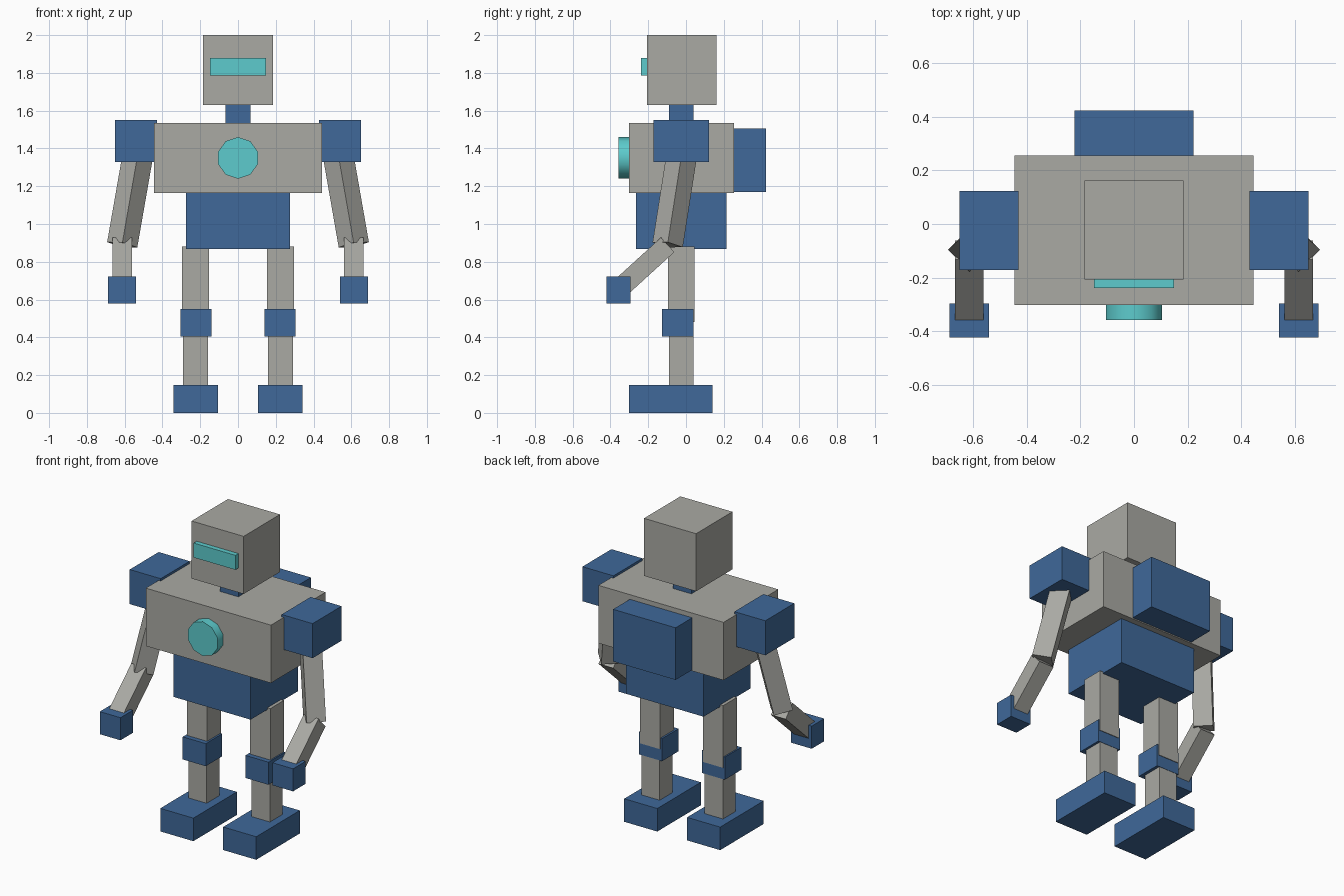
import bpy
import math
from mathutils import Vector

if "Cube" in bpy.data.objects:
    bpy.data.objects.remove(bpy.data.objects["Cube"], do_unlink=True)


def material(name, rgb):
    mat = bpy.data.materials.new(name)
    mat.use_nodes = True
    colour = (*rgb, 1.0)
    mat.diffuse_color = colour
    mat.node_tree.nodes["Principled BSDF"].inputs["Base Color"].default_value = colour
    return mat


grey = material("warm grey", (0.40, 0.40, 0.37))
blue = material("steel blue", (0.05, 0.14, 0.32))
teal = material("glowing teal", (0.11, 0.60, 0.61))


def finish(name, mat):
    obj = bpy.context.object
    obj.name = name
    obj.data.name = name
    obj.data.materials.append(mat)
    return obj


def box(name, mat, x, y, z):
    """Box spanning the (low, high) range on each axis."""
    centre = [(a + b) / 2 for a, b in (x, y, z)]
    bpy.ops.mesh.primitive_cube_add(size=1, location=centre)
    obj = finish(name, mat)
    obj.scale = [b - a for a, b in (x, y, z)]
    bpy.ops.object.transform_apply(location=False, rotation=False, scale=True)
    return obj


def limb(name, mat, start, end, radius, twist):
    """Four-sided bar between two points, turned about its own axis."""
    start, end = Vector(start), Vector(end)
    axis = end - start
    bpy.ops.mesh.primitive_cylinder_add(vertices=4, radius=radius, depth=axis.length)
    obj = finish(name, mat)
    obj.rotation_euler.z = twist
    bpy.ops.object.transform_apply(location=False, rotation=True, scale=False)
    obj.location = (start + end) / 2
    # Lean the bar upward from the vertical by the shortest turn
    obj.rotation_euler = Vector((0, 0, 1)).rotation_difference(-axis).to_euler()
    return obj


def mirrored(side, low, high):
    return tuple(sorted((side * low, side * high)))


# Head
box("head", grey, (-0.185, 0.185), (-0.207, 0.162), (1.63, 2.0))
box("visor", teal, (-0.148, 0.148), (-0.238, -0.19), (1.787, 1.88))
box("neck", blue, (-0.066, 0.066), (-0.09, 0.04), (1.5, 1.66))

# Body
box("torso", grey, (-0.445, 0.445), (-0.301, 0.254), (1.163, 1.535))
box("pelvis", blue, (-0.275, 0.275), (-0.264, 0.214), (0.868, 1.18))
box("backpack", blue, (-0.222, 0.222), (0.24, 0.423), (1.17, 1.505))

# Round chest light, ten sides with a corner at the top
bpy.ops.mesh.primitive_cylinder_add(vertices=10, radius=0.11, depth=0.08,
                                    location=(0, -0.318, 1.35),
                                    rotation=(math.pi / 2, 0, 0))
finish("chest_light", teal)
bpy.ops.object.shade_smooth_by_angle(angle=math.radians(40))

for side, label in ((1, "left"), (-1, "right")):
    # Arms
    box(label + "_shoulder", blue, mirrored(side, 0.43, 0.65), (-0.171, 0.123), (1.328, 1.55))
    elbow = (side * 0.613, -0.097, 0.89)
    limb(label + "_upper_arm", grey, (side * 0.524, -0.017, 1.40), elbow, 0.081, 0)
    limb(label + "_forearm", grey, elbow, (side * 0.613, -0.358, 0.652), 0.074, math.pi / 4)
    box(label + "_hand", blue, mirrored(side, 0.54, 0.687), (-0.422, -0.295), (0.578, 0.723))

    # Legs
    box(label + "_thigh", grey, mirrored(side, 0.153, 0.296), (-0.095, 0.045), (0.48, 0.88))
    box(label + "_knee", blue, mirrored(side, 0.141, 0.305), (-0.126, 0.041), (0.405, 0.55))
    box(label + "_shin", grey, mirrored(side, 0.16, 0.29), (-0.09, 0.039), (0.14, 0.48))
    box(label + "_foot", blue, mirrored(side, 0.106, 0.341), (-0.302, 0.14), (0.0, 0.148))
